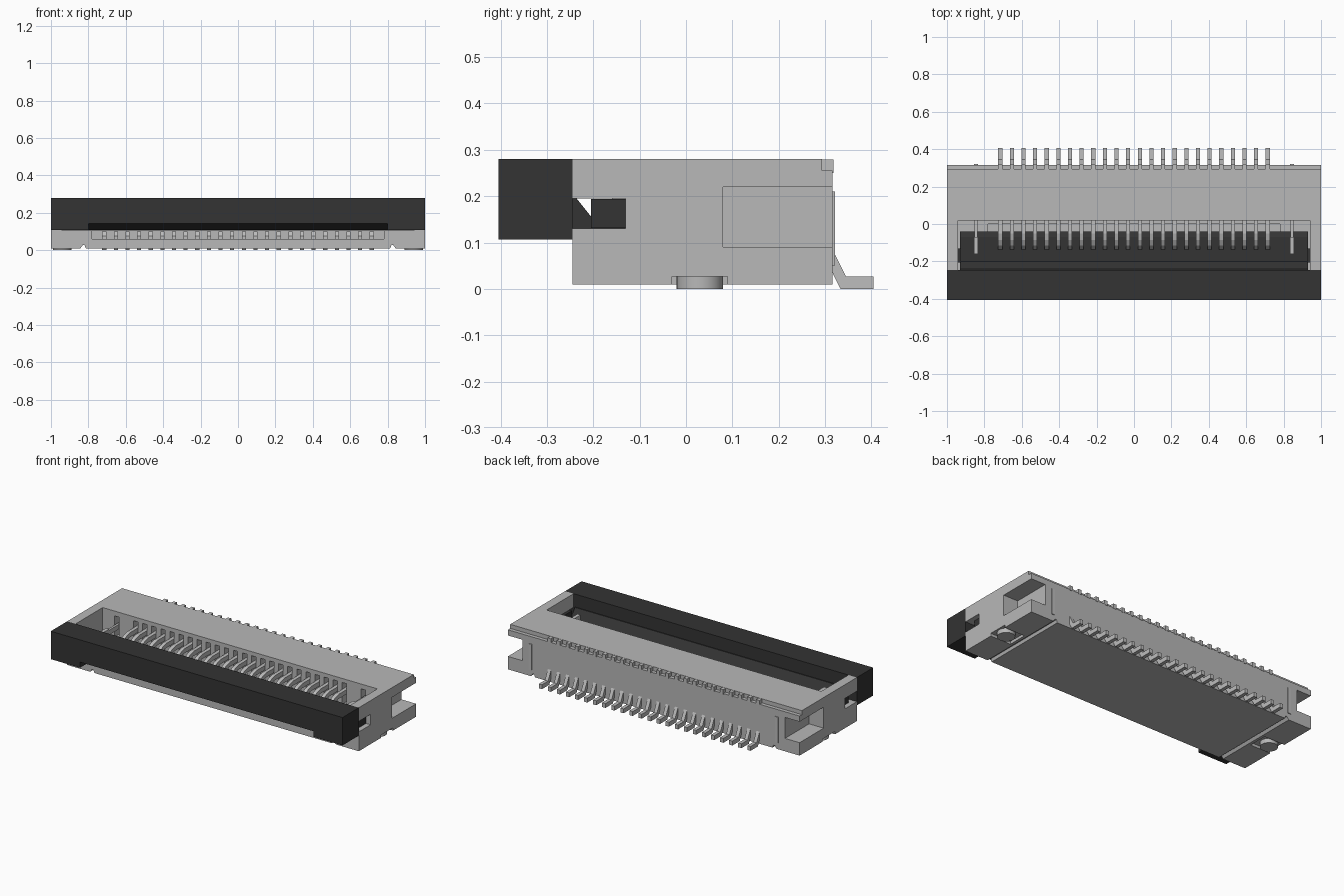
import bpy, bmesh, math

if "Cube" in bpy.data.objects:
    bpy.data.objects.remove(bpy.data.objects["Cube"], do_unlink=True)


def material(name, value):
    m = bpy.data.materials.new(name)
    m.use_nodes = True
    color = (value, value, value, 1)
    m.diffuse_color = color
    bsdf = next(n for n in m.node_tree.nodes if n.type == 'BSDF_PRINCIPLED')
    bsdf.inputs["Base Color"].default_value = color
    return m


HOUSING = material("light gray plastic", 0.48)
BLACK = material("black plastic", 0.033)
METAL = material("tin plated metal", 0.51)


def prism(bm, points, lo, hi, axis='x'):
    """Extrude a closed profile; (y, z) points along x, or (x, z) points along y."""
    def place(p, t):
        return (t, p[0], p[1]) if axis == 'x' else (p[0], t, p[1])
    a = [bm.verts.new(place(p, lo)) for p in points]
    b = [bm.verts.new(place(p, hi)) for p in points]
    n = len(points)
    faces = [bm.faces.new(a), bm.faces.new(b[::-1])]
    for i in range(n):
        j = (i + 1) % n
        faces.append(bm.faces.new((a[i], b[i], b[j], a[j])))
    bmesh.ops.recalc_face_normals(bm, faces=faces)


def box(bm, x0, x1, y0, y1, z0, z1):
    prism(bm, [(y0, z0), (y1, z0), (y1, z1), (y0, z1)], x0, x1)


def mirrored_box(bm, x0, x1, *rest):
    box(bm, x0, x1, *rest)
    box(bm, -x1, -x0, *rest)


def make(name, bm, mat):
    mesh = bpy.data.meshes.new(name)
    bm.to_mesh(mesh)
    bm.free()
    ob = bpy.data.objects.new(name, mesh)
    bpy.context.collection.objects.link(ob)
    mesh.materials.append(mat)
    return ob


def cut(target, bm):
    cutter = make("cutter", bm, HOUSING)
    cutter.hide_render = True
    mod = target.modifiers.new("cut", 'BOOLEAN')
    mod.operation, mod.solver, mod.object = 'DIFFERENCE', 'EXACT', cutter
    bpy.context.view_layer.objects.active = target
    bpy.ops.object.modifier_apply(modifier=mod.name)
    bpy.data.objects.remove(cutter, do_unlink=True)


PIN_X = [-0.715 + i * 1.43 / 23 for i in range(24)]

# Housing block with a stepped upper rear edge
bm = bmesh.new()
prism(bm, [(-0.245, 0.01), (0.316, 0.01), (0.316, 0.255), (0.293, 0.255),
           (0.293, 0.28), (-0.245, 0.28)], -1, 1)
housing = make("housing", bm, HOUSING)

# Top cavity, rear side pockets and underside notches
bm = bmesh.new()
box(bm, -0.942, 0.942, -0.4, 0.02, 0.105, 0.4)
mirrored_box(bm, 0.9, 1.2, 0.08, 0.5, 0.09, 0.22)
mirrored_box(bm, 0.86, 1.2, -0.03, 0.09, -0.1, 0.027)
cut(housing, bm)

# Cable slot, side windows and the two underside grooves
bm = bmesh.new()
box(bm, -0.78, 0.78, -0.4, 0.0, 0.06, 0.16)
mirrored_box(bm, 0.91, 1.2, -0.4, -0.13, 0.13, 0.195)
for s in (-1, 1):
    prism(bm, [(s * 0.81, 0), (s * 0.82, 0.027), (s * 0.83, 0.027), (s * 0.85, 0)],
          -0.5, 0.5, 'y')
cut(housing, bm)

# Contact slots in the cavity wall
bm = bmesh.new()
for x in PIN_X:
    box(bm, x - 0.015, x + 0.015, -0.01, 0.09, 0.12, 0.255)
mirrored_box(bm, 0.83, 0.86, -0.01, 0.09, 0.12, 0.25)
cut(housing, bm)

# Sliding actuator: front bar with a tongue, lead-in under the middle
bm = bmesh.new()
bar = [(-0.405, 0.107), (-0.245, 0.107), (-0.245, 0.28), (-0.405, 0.28)]
lead_in = [(-0.405, 0.142), (-0.29, 0.107), (-0.245, 0.107), (-0.245, 0.28), (-0.405, 0.28)]
prism(bm, bar, -1, -0.8)
prism(bm, lead_in, -0.8, 0.8)
prism(bm, bar, 0.8, 1)
prism(bm, [(-0.245, 0.107), (-0.04, 0.107), (-0.04, 0.135), (-0.07, 0.15),
           (-0.2, 0.15), (-0.24, 0.2), (-0.245, 0.2)], -0.93, 0.93)
mirrored_box(bm, 0.925, 0.97, -0.205, -0.131, 0.131, 0.194)
make("actuator", bm, BLACK)

# Contacts: upper spring arm, lower beam, rear lead and top tab
bm = bmesh.new()
upper = [(0.088, 0.215), (-0.05, 0.215), (-0.085, 0.206), (-0.115, 0.188), (-0.135, 0.16),
         (-0.135, 0.145), (-0.115, 0.155), (-0.095, 0.175), (-0.06, 0.187), (0.088, 0.187)]
lower = [(0.01, 0.055), (0.01, 0.085), (-0.1, 0.075), (-0.16, 0.1),
         (-0.18, 0.1), (-0.2, 0.075), (-0.2, 0.055)]
lead = [(0.30, 0.085), (0.316, 0.085), (0.345, 0.027), (0.405, 0.027),
        (0.405, 0), (0.333, 0), (0.316, 0.035), (0.30, 0.035)]
for x in PIN_X:
    for profile in (upper, lower, lead):
        prism(bm, profile, x - 0.011, x + 0.011)
    box(bm, x - 0.011, x + 0.011, 0.285, 0.318, 0.25, 0.279)
make("contacts", bm, METAL)

# Hold-down plates at both ends
bm = bmesh.new()
mirrored_box(bm, 0.834, 0.856, -0.16, -0.07, 0.14, 0.21)
mirrored_box(bm, 0.838, 0.852, -0.07, 0.088, 0.17, 0.2)
mirrored_box(bm, 0.834, 0.856, 0.3, 0.321, 0.05, 0.21)
make("hold_down_plates", bm, METAL)

# Round locating pegs under the ends
for s, side in ((1, "left"), (-1, "right")):
    bpy.ops.mesh.primitive_cylinder_add(vertices=32, radius=0.05, depth=0.03,
                                        location=(s * 0.94, 0.03, 0.015))
    peg = bpy.context.object
    peg.name = side + "_peg"
    peg.data.materials.append(HOUSING)
    bpy.ops.object.shade_smooth_by_angle(angle=math.radians(30))
